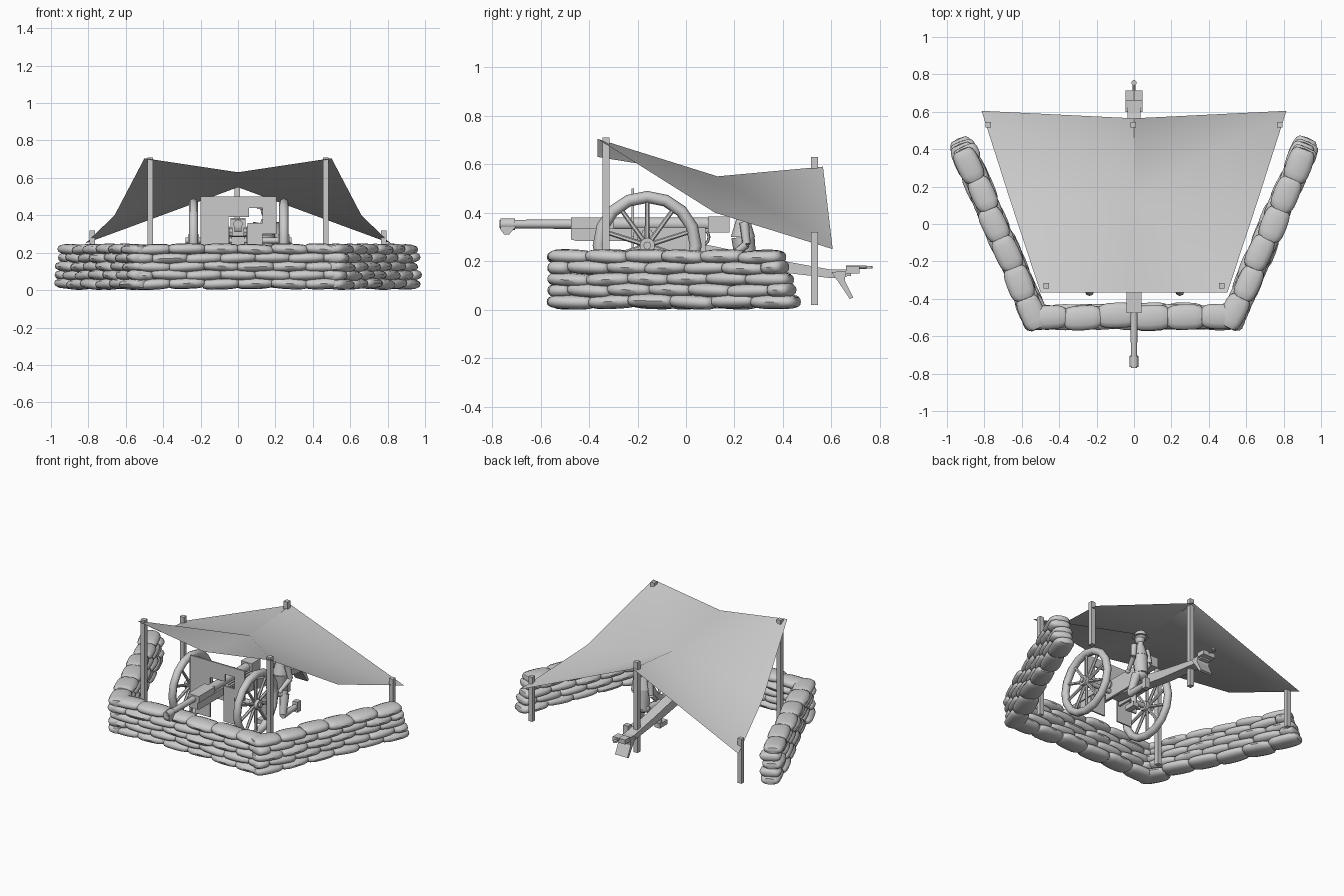
import bpy, bmesh, math, random
from mathutils import Vector, Matrix

if "Cube" in bpy.data.objects:
    bpy.data.objects.remove(bpy.data.objects["Cube"])

random.seed(4)
grey = bpy.data.materials.new("plain grey")
grey.diffuse_color = (0.6, 0.6, 0.6, 1)
grey.use_nodes = True
grey.node_tree.nodes["Principled BSDF"].inputs["Base Color"].default_value = grey.diffuse_color


def finish(bm, name, smooth=None):
    bmesh.ops.recalc_face_normals(bm, faces=bm.faces)
    me = bpy.data.meshes.new(name)
    bm.to_mesh(me)
    bm.free()
    ob = bpy.data.objects.new(name, me)
    bpy.context.collection.objects.link(ob)
    me.materials.append(grey)
    if smooth:
        bpy.ops.object.select_all(action='DESELECT')
        ob.select_set(True)
        bpy.context.view_layer.objects.active = ob
        bpy.ops.object.shade_smooth_by_angle(angle=math.radians(smooth))
    return ob


def add_box(bm, x0, x1, y0, y1, z0, z1):
    m = Matrix.Translation(((x0 + x1) / 2, (y0 + y1) / 2, (z0 + z1) / 2))
    m = m @ Matrix.Diagonal((x1 - x0, y1 - y0, z1 - z0, 1))
    bmesh.ops.create_cube(bm, size=1, matrix=m)


def add_rod(bm, a, b, r1, r2=None, n=8):
    a, b = Vector(a), Vector(b)
    m = Matrix.Translation((a + b) / 2) @ (b - a).to_track_quat('Z', 'Y').to_matrix().to_4x4()
    bmesh.ops.create_cone(bm, cap_ends=True, segments=n, radius1=r1,
                          radius2=r1 if r2 is None else r2, depth=(b - a).length, matrix=m)


def add_ball(bm, c, size):
    m = Matrix.Translation(c) @ Matrix.Diagonal((*size, 1))
    bmesh.ops.create_uvsphere(bm, u_segments=10, v_segments=7, radius=1, matrix=m)


def add_profile(bm, pts, w):
    # side profile in y/z extruded across x
    f = bm.faces.new([bm.verts.new((-w, y, z)) for y, z in pts])
    r = bmesh.ops.extrude_face_region(bm, geom=[f])
    bmesh.ops.translate(bm, vec=(2 * w, 0, 0),
                        verts=[v for v in r['geom'] if isinstance(v, bmesh.types.BMVert)])


def add_ring(bm, c, R, r, n=16, k=8):
    # torus around the x axis
    rows = []
    for i in range(n):
        a = 2 * math.pi * i / n
        row = []
        for j in range(k):
            b = 2 * math.pi * j / k
            q = R + r * math.cos(b)
            row.append(bm.verts.new((c[0] + r * math.sin(b), c[1] + q * math.cos(a), c[2] + q * math.sin(a))))
        rows.append(row)
    for i in range(n):
        for j in range(k):
            p, q = rows[i], rows[(i + 1) % n]
            bm.faces.new((p[j], p[(j + 1) % k], q[(j + 1) % k], q[j]))


def spow(v, e):
    return math.copysign(abs(v) ** e, v)


# Sandbag: pillow shaped, long axis along its local x
def add_bag(bm, c, length, depth, height, yaw, pitch):
    r = bmesh.ops.create_uvsphere(bm, u_segments=12, v_segments=8, radius=1)
    m = Matrix.Translation(c) @ Matrix.Rotation(yaw, 4, 'Z') @ Matrix.Rotation(pitch, 4, 'Y')
    for v in r['verts']:
        x, y, z = v.co
        rad = math.hypot(x, y)
        s = spow(rad, 0.5) / rad if rad > 1e-4 else 0
        w = Vector((spow(z, 0.7) * length / 2, spow(y * s, 0.85) * depth / 2, spow(x * s, 0.85) * height / 2))
        v.co = m @ w


def wall(name, a, b, count, shrink):
    bm = bmesh.new()
    a, b = Vector(a), Vector(b)
    d = (b - a).normalized()
    yaw = math.atan2(d.y, d.x)
    for row in range(5):
        end = b - d * shrink * row
        total = (end - a).length
        step = total / count
        start = 0 if row % 2 == 0 else -0.5
        for i in range(count + row % 2):
            lo = max(0, (start + i) * step)
            hi = min(total, (start + i + 1) * step)
            p = a + d * (lo + hi) / 2
            side = Vector((-d.y, d.x)) * random.uniform(-.008, .008)
            add_bag(bm, (p.x + side.x, p.y + side.y, 0.034 + row * 0.046 + random.uniform(-.003, .003)),
                    (hi - lo) * 1.1, random.uniform(.125, .14), 0.06,
                    yaw + random.uniform(-.06, .06), random.uniform(-.06, .06))
    finish(bm, name, 50)


wall("front_sandbags", (-0.55, -0.495), (0.55, -0.495), 6, 0)
for s, n in ((-1, "left"), (1, "right")):
    wall(n + "_sandbags", (0.505 * s, -0.55), (0.935 * s, 0.45), 6, 0.015)

# Canopy cloth: folded 3 x 3 sheet
bm = bmesh.new()
grid = [[(-.5, -.365, .705), (0, -.365, .63), (.5, -.365, .705)],
        [(-.66, .12, .40), (0, .13, .55), (.66, .12, .40)],
        [(-.815, .605, .25), (0, .565, .59), (.815, .605, .25)]]
V = [[bm.verts.new(p) for p in row] for row in grid]
c = V[1][1]
for e in (0, 2):
    bm.faces.new((V[0][e], V[0][1], c))
    bm.faces.new((V[0][e], c, V[1][e]))
    bm.faces.new((V[1][e], c, V[2][e]))
    bm.faces.new((c, V[2][1], V[2][e]))
cloth = finish(bm, "canopy_cloth", 45)
if sum(p.normal.z for p in cloth.data.polygons) < 0:
    cloth.data.flip_normals()

# Tent poles
for i, (x, y, top) in enumerate(((-.47, -.33, .71), (.47, -.33, .71), (-.78, .53, .32), (.78, .53, .32), (-.005, .53, .63))):
    bm = bmesh.new()
    add_box(bm, x - .015, x + .015, y - .015, y + .015, .02, top)
    finish(bm, "pole_%d" % i)

# Wheels with spokes and hubs
AY, AZ = -.16, .265
for x, n in ((-.238, "left"), (.245, "right")):
    bm = bmesh.new()
    add_ring(bm, (x, AY, AZ), .2, .025)
    for i in range(10):
        a = 2 * math.pi * (i + .5) / 10
        add_rod(bm, (x, AY, AZ), (x, AY + .19 * math.cos(a), AZ + .19 * math.sin(a)), .011, .009, 6)
    add_rod(bm, (x - .03, AY, AZ), (x + .03, AY, AZ), .032, n=10)
    finish(bm, n + "_wheel", 50)

# Axle
bm = bmesh.new()
add_rod(bm, (-.28, AY, AZ), (.285, AY, AZ), .016)
finish(bm, "axle", 50)

# Barrel with muzzle collar and lug
bm = bmesh.new()
add_rod(bm, (0, -.77, .353), (0, -.45, .353), .017, .02, 10)
add_rod(bm, (0, -.765, .353), (0, -.705, .353), .024, n=10)
add_profile(bm, [(-.765, .345), (-.765, .33), (-.75, .31), (-.73, .31), (-.70, .345)], .02)
add_rod(bm, (0, -.45, .353), (0, .17, .353), .028, n=10)
finish(bm, "barrel", 40)

# Cradle and breech
bm = bmesh.new()
add_box(bm, -.04, .04, -.475, -.3, .335, .38)
add_profile(bm, [(-.475, .335), (-.475, .29), (-.45, .283), (.05, .283), (.1, .335)], .032)
add_box(bm, -.04, .04, .09, .18, .318, .385)
add_rod(bm, (-.07, AY, .31), (.07, AY, .31), .025)
add_box(bm, -.06, -.045, -.2, .08, .22, .34)
add_box(bm, .045, .06, -.2, .08, .22, .34)
finish(bm, "cradle")

# Gun shield: plates around the barrel opening and sight window
bm = bmesh.new()
y0, y1 = -.225, -.215
add_box(bm, -.2, -.05, y0, y1, .23, .44)
add_box(bm, -.2, .205, y0, y1, .44, .5)
add_box(bm, -.05, .06, y0, y1, .39, .44)
add_box(bm, .13, .205, y0, y1, .3, .44)
add_box(bm, .05, .13, y0, y1, .23, .36)
add_box(bm, -.16, -.05, y0, y1, .12, .23)
add_box(bm, .05, .16, y0, y1, .12, .23)
finish(bm, "shield")

# Elevating handwheel
bm = bmesh.new()
add_ring(bm, (-.08, .06, .3), .035, .006, 12, 6)
add_rod(bm, (-.04, .06, .3), (-.09, .06, .3), .007)
finish(bm, "handwheel", 50)

# Trail, spade and towing eye
bm = bmesh.new()
add_profile(bm, [(-.18, .30), (.1, .265), (.38, .205), (.6, .165), (.68, .165), (.68, .14),
                 (.6, .13), (.3, .165), (0, .215), (-.18, .235)], .034)
add_profile(bm, [(.6, .155), (.66, .16), (.655, .12), (.69, .05), (.675, .045), (.645, .09)], .046)
add_box(bm, -.046, .046, .66, .715, .15, .18)
add_rod(bm, (0, .66, .175), (0, .745, .175), .007)
r = bmesh.ops.create_cone(bm, cap_ends=True, segments=12, radius1=.014, radius2=.014, depth=.01,
                          matrix=Matrix.Translation((0, .756, .175)))
finish(bm, "trail")

# Crew figure kneeling on one knee beside the breech
X, Y = .15, .24
bm = bmesh.new()
add_rod(bm, (X, Y + .01, .17), (X, Y - .005, .3), .042, .048, 10)
add_rod(bm, (X, Y - .005, .3), (X, Y - .005, .38), .05, .026, 10)
add_ball(bm, (X, Y, .17), (.05, .042, .035))
add_rod(bm, (X, Y, .37), (X, Y, .41), .018)
add_ball(bm, (X, Y - .005, .425), (.03, .034, .038))
finish(bm, "figure_body", 60)
bm = bmesh.new()
add_ball(bm, (X, Y, .447), (.038, .043, .034))
add_rod(bm, (X, Y, .434), (X, Y, .444), .05, .036, 12)
finish(bm, "figure_helmet", 60)
bm = bmesh.new()
for s in (-1, 1):
    add_rod(bm, (X + .05 * s, Y, .36), (X + .065 * s, Y + .01, .27), .02, .017)
    add_rod(bm, (X + .065 * s, Y + .01, .27), (X + .045 * s, Y - .06, .215), .017, .013)
    add_ball(bm, (X + .045 * s, Y - .065, .21), (.015, .017, .015))
finish(bm, "figure_arms", 60)
bm = bmesh.new()
add_rod(bm, (X - .03, Y, .165), (X - .04, Y - .12, .165), .03, .023)
add_rod(bm, (X - .04, Y - .115, .17), (X - .04, Y - .11, .03), .023, .017)
add_box(bm, X - .06, X - .02, Y - .17, Y - .09, .005, .035)
add_rod(bm, (X + .03, Y, .165), (X + .045, Y - .04, .045), .03, .023)
add_rod(bm, (X + .045, Y - .045, .04), (X + .045, Y + .1, .045), .023, .017)
add_box(bm, X + .027, X + .063, Y + .09, Y + .125, .01, .08)
finish(bm, "figure_legs", 50)
